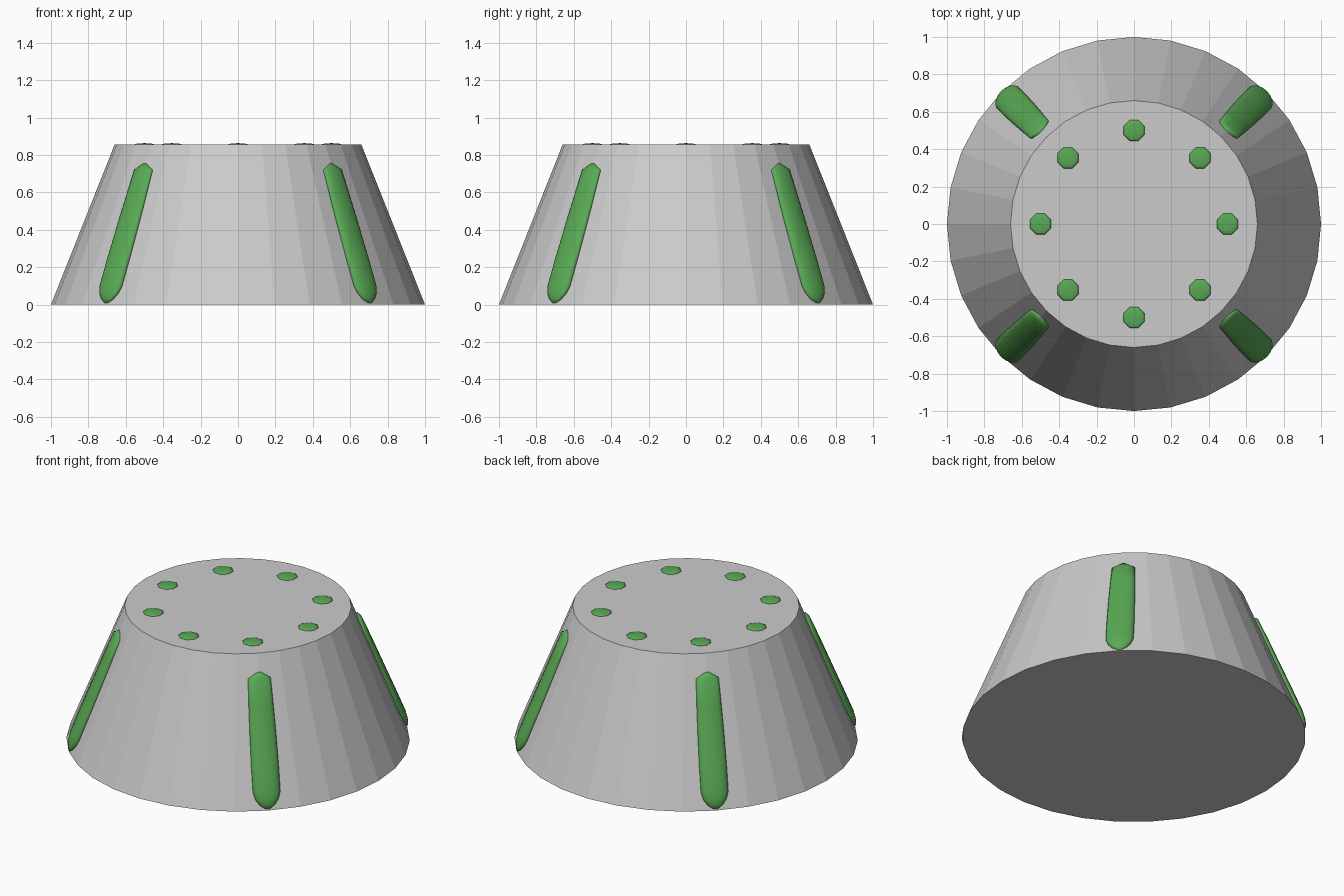
import bpy, bmesh, math
from mathutils import Vector, Matrix

if "Cube" in bpy.data.objects:
    bpy.data.objects.remove(bpy.data.objects["Cube"])

R_BASE, R_TOP, H = 1.0, 0.66, 0.855

green = bpy.data.materials.new("green")
green.diffuse_color = (0.1, 0.4, 0.09, 1)
green.use_nodes = True
green.node_tree.nodes["Principled BSDF"].inputs["Base Color"].default_value = green.diffuse_color


def add_object(name, bm, mat=None, smooth=False):
    bmesh.ops.recalc_face_normals(bm, faces=bm.faces)
    mesh = bpy.data.meshes.new(name)
    bm.to_mesh(mesh)
    bm.free()
    if mat:
        mesh.materials.append(mat)
    for p in mesh.polygons:
        p.use_smooth = smooth
    obj = bpy.data.objects.new(name, mesh)
    bpy.context.collection.objects.link(obj)
    return obj


# Tapered body, 32 flat sides
bm = bmesh.new()
bmesh.ops.create_cone(bm, cap_ends=True, segments=32, radius1=R_BASE, radius2=R_TOP,
                      depth=H, matrix=Matrix.Translation((0, 0, H / 2)))
add_object("body", bm)

# Ring of eight shallow eight-sided studs on the top
for i in range(8):
    a = i * math.pi / 4
    bm = bmesh.new()
    bmesh.ops.create_uvsphere(
        bm, u_segments=8, v_segments=6, radius=1,
        matrix=Matrix.Translation((0.5 * math.cos(a), 0.5 * math.sin(a), H))
        @ Matrix.Rotation(math.pi / 8, 4, 'Z') @ Matrix.Diagonal((0.061, 0.061, 0.008, 1)))
    add_object(f"top_stud_{i + 1}", bm, green, True)

# Long rounded strips down the slope at the four diagonals
slope = math.atan2(R_BASE - R_TOP, H)
normal = Vector((math.cos(slope), 0, math.sin(slope)))
# (height on slope, half width, bulge)
SECTIONS = [(0.008, 0.012, 0.006), (0.03, 0.045, 0.018), (0.06, 0.068, 0.026),
            (0.10, 0.081, 0.030), (0.25, 0.081, 0.029), (0.45, 0.077, 0.026),
            (0.60, 0.072, 0.024), (0.72, 0.067, 0.020), (0.752, 0.012, 0.008)]
SIDES = 16


def strip(name, angle):
    bm = bmesh.new()
    spin = Matrix.Rotation(angle, 3, 'Z')
    rings = []
    for z, w, h in SECTIONS:
        centre = Vector((R_BASE - (R_BASE - R_TOP) * z / H, 0, z))
        ring = []
        for k in range(SIDES):
            t = 2 * math.pi * k / SIDES
            p = centre + normal * (h * math.cos(t)) + Vector((0, w * math.sin(t), 0))
            ring.append(bm.verts.new(spin @ p))
        rings.append(ring)
    for a, b in zip(rings, rings[1:]):
        for k in range(SIDES):
            n = (k + 1) % SIDES
            bm.faces.new((a[k], a[n], b[n], b[k]))
    bm.faces.new(rings[0])
    bm.faces.new(rings[-1])
    add_object(name, bm, green, True)


for i in range(4):
    strip(f"side_strip_{i + 1}", math.pi / 4 + i * math.pi / 2)
